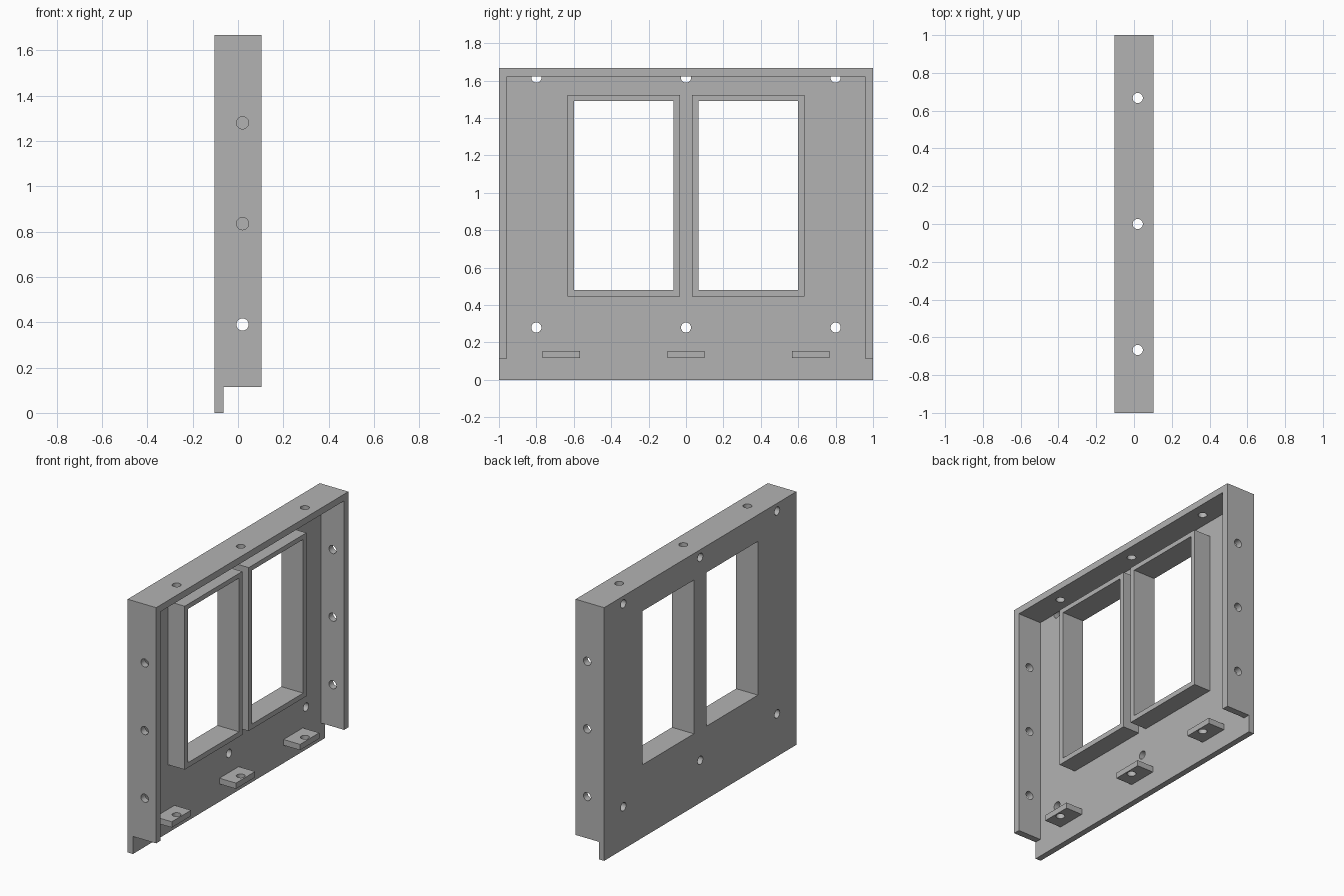
import bpy
import math
from mathutils import Vector

if "Cube" in bpy.data.objects:
    bpy.data.objects.remove(bpy.data.objects["Cube"], do_unlink=True)

# Key dimensions
BACK, FACE, RIM, INNER = -0.104, -0.065, 0.104, 0.055   # depths along x
TOP, FLANGE_BOTTOM, WALL = 1.667, 0.115, 0.044
HOLE_X, HOLE_R = 0.02, 0.027

grey = bpy.data.materials.new("plain_grey")
grey.use_nodes = True
grey.diffuse_color = (0.45, 0.45, 0.45, 1)
grey.node_tree.nodes["Principled BSDF"].inputs["Base Color"].default_value = (0.45, 0.45, 0.45, 1)


def box(name, x, y, z):
    """Block spanning the given (low, high) ranges."""
    centre = [(a + b) / 2 for a, b in (x, y, z)]
    bpy.ops.mesh.primitive_cube_add(size=1, location=centre)
    ob = bpy.context.object
    ob.name = name
    ob.scale = [b - a for a, b in (x, y, z)]
    bpy.ops.object.transform_apply(location=True, rotation=True, scale=True)
    ob.data.materials.append(grey)
    return ob


def drill(start, end):
    """Round cutter running from start to end."""
    start, end = Vector(start), Vector(end)
    axis = end - start
    bpy.ops.mesh.primitive_cylinder_add(
        vertices=32, radius=HOLE_R, depth=axis.length, location=(start + end) / 2,
        rotation=axis.to_track_quat('Z', 'Y').to_euler())
    ob = bpy.context.object
    bpy.ops.object.transform_apply(location=True, rotation=True, scale=True)
    ob.data.materials.append(grey)
    return ob


def cut(target, cutter):
    """Subtract the cutter and discard it."""
    cutter.hide_render = True
    mod = target.modifiers.new("cut", 'BOOLEAN')
    mod.operation = 'DIFFERENCE'
    mod.solver = 'EXACT'
    mod.object = cutter
    bpy.ops.object.select_all(action='DESELECT')
    bpy.context.view_layer.objects.active = target
    target.select_set(True)
    bpy.ops.object.modifier_apply(modifier=mod.name)
    bpy.data.objects.remove(cutter, do_unlink=True)


def finish(ob):
    bpy.ops.object.select_all(action='DESELECT')
    bpy.context.view_layer.objects.active = ob
    ob.select_set(True)
    bpy.ops.object.shade_smooth_by_angle(angle=math.radians(30))


# Wall panel with top and side flanges, hollowed from the +x side
panel = box("wall_panel", (BACK, RIM), (-1, 1), (0, TOP))
cut(panel, box("bottom_cutter", (FACE, 1), (-2, 2), (-1, FLANGE_BOTTOM)))
cut(panel, box("cavity_cutter", (FACE, 1), (-1 + WALL, 1 - WALL), (-1, TOP - WALL)))

# Two windows, each with a deep frame
for side, name in ((-1, "right"), (1, "left")):
    outer = sorted((side * 0.033, side * 0.633))
    inner = sorted((side * 0.067, side * 0.6))
    frame = box("window_frame_" + name, (FACE, INNER), outer, (0.447, 1.523))
    for part in (panel, frame):
        cut(part, box("window_cutter", (-1, 1), inner, (0.48, 1.492)))
    finish(frame)

# Bolt holes through the panel; the upper row stops at the top flange
for y in (-0.8, 0, 0.8):
    for z in (0.28, 1.616):
        cut(panel, drill((-0.3, y, z), (FACE + 0.002, y, z)))

# Holes through both side flanges
for z in (0.39, 0.835, 1.28):
    cut(panel, drill((HOLE_X, -1.2, z), (HOLE_X, 1.2, z)))

# Holes through the top flange, with a drilled tab below each
for y, name in ((-0.667, "right"), (0, "middle"), (0.667, "left")):
    cut(panel, drill((HOLE_X, y, 1.55), (HOLE_X, y, 1.8)))
    tab = box("mounting_tab_" + name, (FACE, INNER), (y - 0.1, y + 0.1), (0.117, 0.155))
    cut(tab, drill((HOLE_X, y, 0), (HOLE_X, y, 0.3)))
    finish(tab)

finish(panel)
